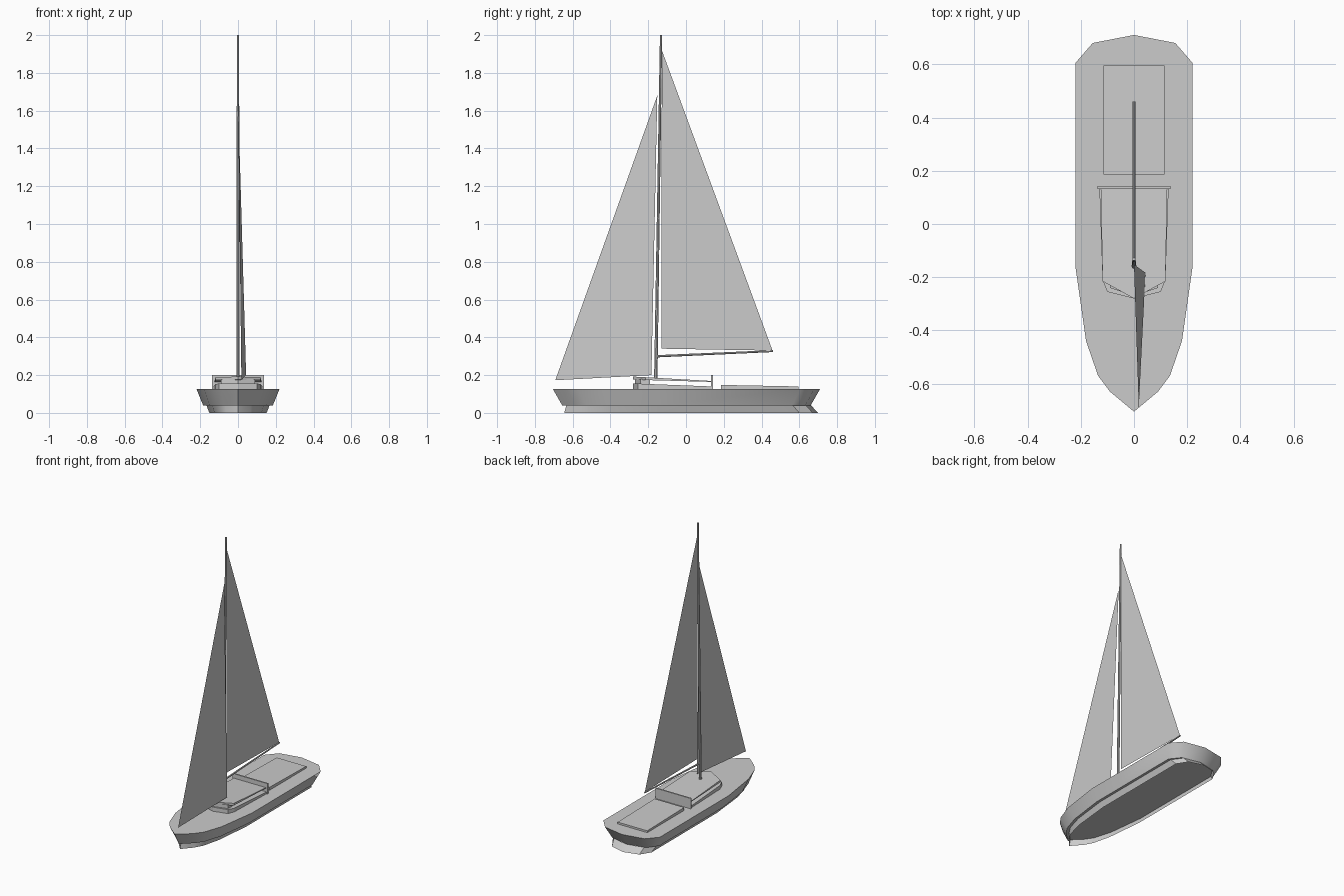
import bpy, bmesh, math
from mathutils import Vector

cube = bpy.data.objects.get("Cube")
if cube:
    bpy.data.objects.remove(cube)

grey = bpy.data.materials.new("light_grey")
grey.use_nodes = True
grey.diffuse_color = (0.6, 0.6, 0.6, 1)
grey.node_tree.nodes["Principled BSDF"].inputs["Base Color"].default_value = (0.6, 0.6, 0.6, 1)


def finish(name, bm, smooth=False):
    bmesh.ops.recalc_face_normals(bm, faces=bm.faces)
    mesh = bpy.data.meshes.new(name)
    bm.to_mesh(mesh)
    bm.free()
    obj = bpy.data.objects.new(name, mesh)
    bpy.context.collection.objects.link(obj)
    mesh.materials.append(grey)
    if smooth:
        bpy.ops.object.select_all(action="DESELECT")
        obj.select_set(True)
        bpy.context.view_layer.objects.active = obj
        bpy.ops.object.shade_smooth_by_angle(angle=math.radians(40))
    return obj


def loft(name, rings, bottom=True, top=True, smooth=False):
    """Join closed rings, listed from bottom to top, with side faces and caps."""
    bm = bmesh.new()
    loops = [[bm.verts.new(p) for p in ring] for ring in rings]
    count = len(rings[0])
    for low, high in zip(loops, loops[1:]):
        for i in range(count):
            j = (i + 1) % count
            bm.faces.new((low[i], low[j], high[j], high[i]))
    if bottom:
        bm.faces.new(loops[0][::-1])
    if top:
        bm.faces.new(loops[-1])
    return finish(name, bm, smooth)


def mirrored(half):
    """Close a half outline whose first and last points are on the centreline."""
    return half + [(-x, y) for x, y in half[-2:0:-1]]


def ring(outline, z, sx=1, sy=1, dy=0):
    height = z if callable(z) else (lambda y: z)
    return [(x * sx, y * sy + dy, height(y)) for x, y in outline]


def slope(z_front, z_back, y_front, y_back):
    return lambda y: z_front + (z_back - z_front) * (y - y_front) / (y_back - y_front)


def spar(name, start, end, r_start, r_end, sides=8):
    a, b = Vector(start), Vector(end)
    turn = (b - a).to_track_quat("Z", "Y")
    rings = []
    for centre, r in ((a, r_start), (b, r_end)):
        angles = [2 * math.pi * i / sides for i in range(sides)]
        rings.append([centre + turn @ Vector((r * math.cos(t), r * math.sin(t), 0)) for t in angles])
    return loft(name, rings, smooth=True)


def sheet(name, points):
    bm = bmesh.new()
    bm.faces.new([bm.verts.new(p) for p in points])
    return finish(name, bm)


# Hull with flared sides, and the open skirt below it
deck = mirrored([(0, -0.705), (0.09, -0.63), (0.135, -0.57), (0.18, -0.44),
                 (0.22, -0.16), (0.22, 0.605), (0.155, 0.68), (0, 0.71)])
loft("hull", [ring(deck, 0.04, 0.84, 0.93), ring(deck, 0.127)], smooth=True)
loft("keel_skirt", [ring(deck, 0, 0.69, 0.95, 0.025), ring(deck, 0.04, 0.76, 0.915, 0.012)],
     bottom=False, top=False, smooth=True)

# Cabin: low wall, window gap, wedge roof and aft board
cabin = mirrored([(0, -0.28), (0.1, -0.255), (0.118, -0.21), (0.13, 0.135), (0, 0.135)])
loft("cabin_wall", [ring(cabin, 0.125), ring(cabin, slope(0.155, 0.14, -0.255, 0.135))])
roof = mirrored([(0, -0.28), (0.118, -0.215), (0.125, 0.135), (0, 0.135)])
loft("cabin_roof", [ring(roof, slope(0.175, 0.164, -0.255, 0.135)),
                    ring(roof, slope(0.191, 0.169, -0.255, 0.135))])
nose = mirrored([(0, -0.27), (0.09, -0.24), (0.09, -0.19), (0, -0.19)])
loft("cabin_nose", [ring(nose, 0.127), ring(nose, 0.18)])
board = mirrored([(0, 0.132), (0.137, 0.132), (0.137, 0.142), (0, 0.142)])
loft("cabin_aft_board", [ring(board, 0.125), ring(board, 0.2)])

# Aft hatch
hatch = mirrored([(0, 0.185), (0.115, 0.185), (0.115, 0.595), (0, 0.595)])
loft("aft_hatch", [ring(hatch, 0.125), ring(hatch, slope(0.148, 0.14, 0.185, 0.595))])

# Rig
spar("mast", (0, -0.16, 0.18), (0, -0.132, 2), 0.009, 0.006)
spar("boom", (0, -0.15, 0.3), (0, 0.46, 0.327), 0.006, 0.005)
sheet("main_sail", [(0, -0.128, 1.92), (0, 0.458, 0.33), (0, -0.13, 0.34)])
sheet("jib_sail", [(0, -0.152, 1.68), (0.018, -0.692, 0.173), (0.043, -0.183, 0.2)])
